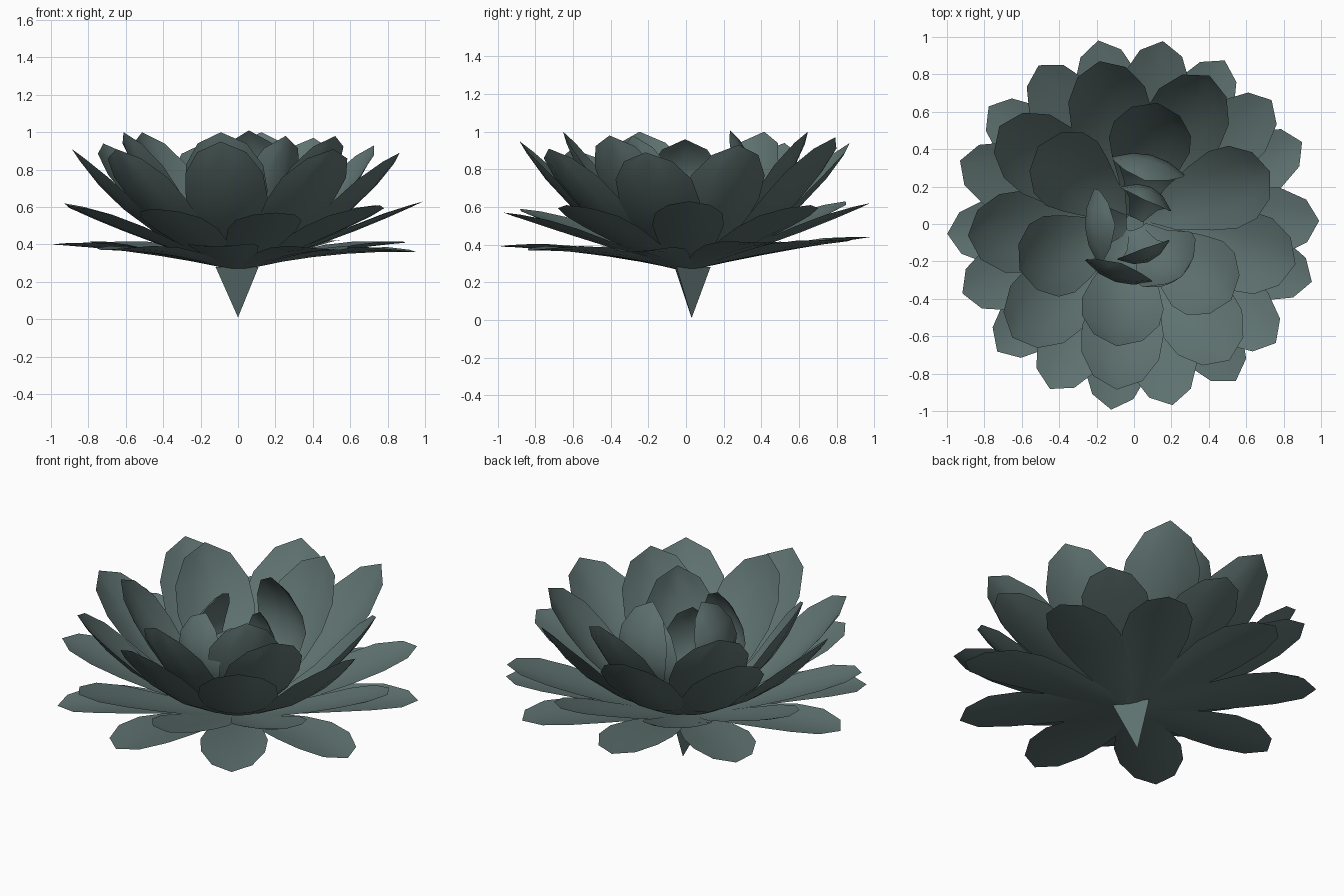
import bpy, math
from mathutils import Vector

if "Cube" in bpy.data.objects:
    bpy.data.objects.remove(bpy.data.objects["Cube"])

leaf = bpy.data.materials.new("grey_green")
leaf.diffuse_color = (0.115, 0.172, 0.166, 1)
leaf.use_nodes = True
leaf.node_tree.nodes["Principled BSDF"].inputs["Base Color"].default_value = leaf.diffuse_color

# petal outline: (position along the spine, share of the half width)
OUTLINE = [(0, .25), (.2, .55), (.4, .83), (.6, 1), (.78, .95), (.93, .6)]
COLUMNS = [-1, -.5, 0, .5, 1]


def finish(name, verts, faces, smooth=True):
    mesh = bpy.data.meshes.new(name)
    mesh.from_pydata(verts, [], faces)
    mesh.materials.append(leaf)
    for p in mesh.polygons:
        p.use_smooth = smooth
    obj = bpy.data.objects.new(name, mesh)
    bpy.context.collection.objects.link(obj)
    return obj


def petal(name, angle, base, mid, tip, half_width, cup):
    """Cupped sheet swept along a curved spine of (radius, height) points."""
    a = math.radians(angle)
    out = Vector((math.cos(a), math.sin(a), 0))
    side = Vector((-math.sin(a), math.cos(a), 0))
    up = Vector((0, 0, 1))
    b, m, e = (Vector(p) for p in (base, mid, tip))

    def spine(t):
        p = b * (1 - t) ** 2 + m * 2 * t * (1 - t) + e * t * t
        d = ((m - b) * (1 - t) + (e - m) * t).normalized()
        return out * p.x + up * p.y, out * -d.y + up * d.x

    verts, faces = [], []
    n = len(COLUMNS)
    for t, w in OUTLINE:
        centre, normal = spine(t)
        for c in COLUMNS:
            verts.append(centre + side * (c * w * half_width) + normal * (cup * (c * w) ** 2))
    verts.append(spine(1)[0])
    for r in range(len(OUTLINE) - 1):
        for c in range(n - 1):
            i = r * n + c
            faces.append((i, i + n, i + n + 1, i + 1))
    last = (len(OUTLINE) - 1) * n
    for c in range(n - 1):
        faces.append((last + c, len(verts) - 1, last + c + 1))
    finish(name, verts, faces)


def ring(name, angles, base, mid, tip, half_width, cup, lifts=(0,)):
    for i, a in enumerate(angles):
        t = (tip[0], tip[1] + lifts[i % len(lifts)])
        petal(f"{name}_{i + 1}", a, base, mid, t, half_width, cup)


# flat outer ring
ring("outer_petal", [26, 61, 101, 141, 183, 223, 263, 303, 342],
     (.05, .27), (.5, .37), (1.0, .39), .185, .03,
     (.02, .03, .05, .02, .01, -.02, .0, -.02, -.03))
# second ring, between the first
ring("lower_petal", [1, 42, 81, 121, 160, 202, 243, 282, 320],
     (.05, .28), (.55, .42), (.99, .61), .19, .03,
     (.02, .0, .01, .02, .01, .0, -.02, -.04, .0))
# rising ring
ring("middle_petal", [63, 102, 144, 184, 223, 264, 305, 346],
     (.05, .29), (.6, .45), (.89, .92), .22, .06,
     (.05, .02, .02, -.01, -.01, .03, -.01, -.03))
petal("middle_petal_9", 21, (.05, .29), (.55, .46), (.78, .93), .22, .06)
# steep ring
ring("upper_petal", [79, 141, 202, 262, 322],
     (.05, .30), (.50, .50), (.66, 1.0), .22, .07, (.0, .0, .0, .0, -.02))
# upright inner petal
petal("inner_petal", 312, (.04, .32), (.37, .50), (.38, .98), .2, .09)
# petals folding over the heart
petal("folded_petal_1", 183, (.04, .32), (.46, .68), (.10, .96), .2, .06)
petal("folded_petal_2", 76, (.04, .32), (.60, .62), (.24, 1.01), .2, .06)
petal("folded_petal_3", 252, (.04, .32), (.50, .60), (.22, .93), .19, .06)
ring("heart_petal", [65, 290], (.03, .32), (.34, .55), (.14, .84), .15, .07)

# three-sided tapered root under the flower
root = [(-.12, -.06, .28), (.11, -.05, .28), (0, .13, .28), (0, .03, .01)]
finish("root", root, [(0, 3, 1), (1, 3, 2), (2, 3, 0), (0, 1, 2)], smooth=False)
